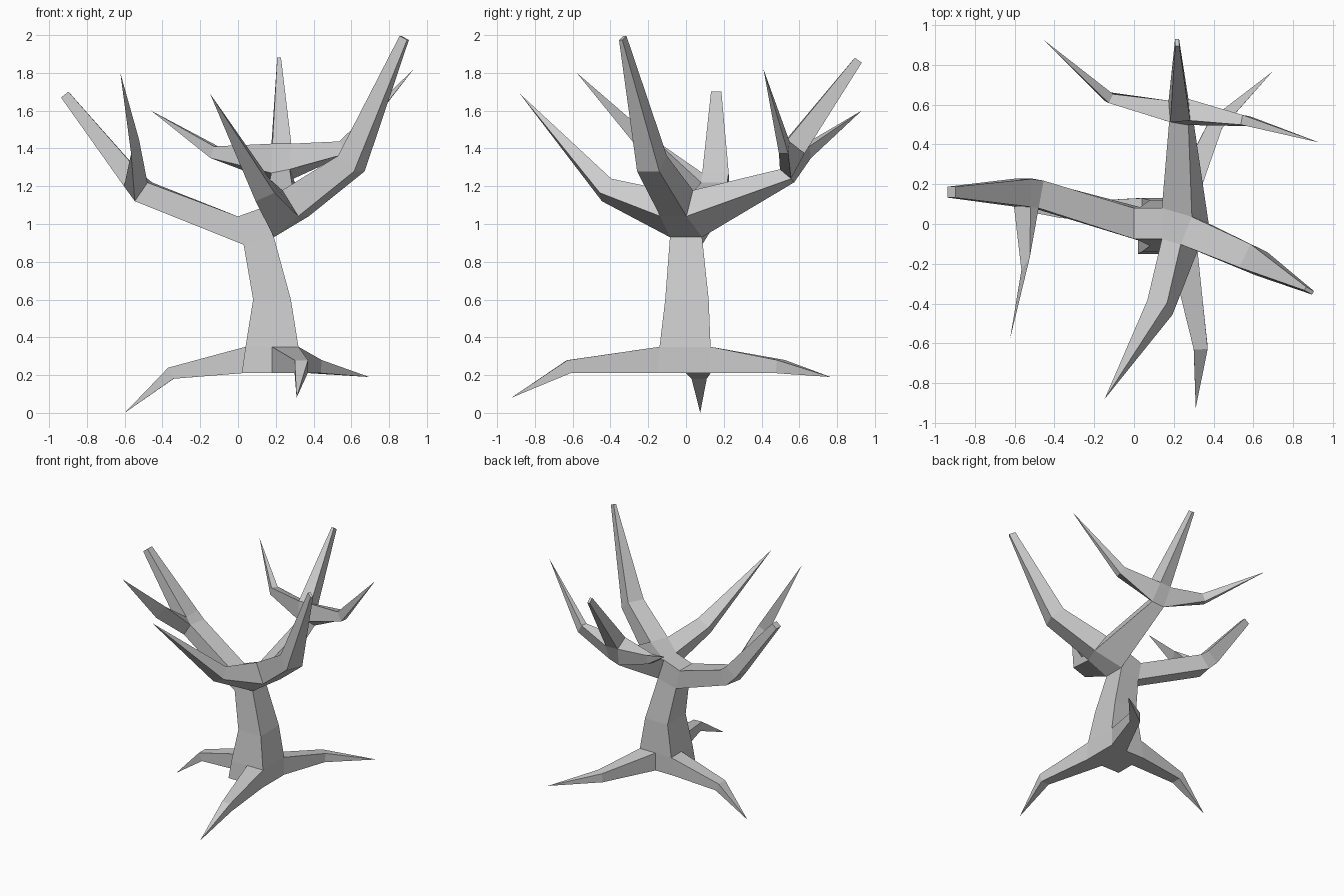
import bpy, bmesh
from mathutils import Vector, Quaternion

if "Cube" in bpy.data.objects:
    bpy.data.objects.remove(bpy.data.objects["Cube"])

bm = bmesh.new()

def frame(d, roll=0.0):
    """Horizontal side vector and upward vector of a section facing d."""
    side = d.cross(Vector((0, 0, 1))).normalized()
    up = side.cross(d).normalized()
    q = Quaternion(d, roll)
    return q @ side, q @ up

def grow(start, rings):
    """Pull a limb out of the face nearest start; rings = (x, y, z, width, height[, roll])."""
    start = Vector(start)
    bm.normal_update()
    face = min((f for f in bm.faces if len(f.verts) == 4),
               key=lambda f: (f.calc_center_median() - start).length)
    c0 = face.calc_center_median()
    s, u = frame(face.normal.copy())
    old = list(face.verts)
    signs = [(1 if (v.co - c0).dot(s) > 0 else -1,
              1 if (v.co - c0).dot(u) > 0 else -1) for v in old]
    bm.faces.remove(face)
    pts = [c0] + [Vector(r[:3]) for r in rings]
    for i, r in enumerate(rings, 1):
        d = (pts[i] - pts[i - 1]).normalized()
        if i < len(rings):
            d = (d + (pts[i + 1] - pts[i]).normalized()).normalized()
        s, u = frame(d, r[5] if len(r) > 5 else 0.0)
        new = [bm.verts.new(pts[i] + s * (a * r[3] / 2) + u * (b * r[4] / 2)) for a, b in signs]
        for k in range(4):
            j = (k + 1) % 4
            bm.faces.new((old[k], old[j], new[j], new[k]))
        old = new
    bm.faces.new(old)

# Root block: eight-sided footprint so each root uses half a side
def block_ring(x0, x1, y0, y1, z):
    xm, ym = 0.18, 0.0
    return [bm.verts.new((x, y, z)) for x, y in
            ((x0, y0), (xm, y0), (x1, y0), (x1, ym), (x1, y1), (xm, y1), (x0, y1), (x0, ym))]

low = block_ring(.02, .32, -.15, .13, .21)
high = block_ring(.04, .32, -.14, .13, .35)
bm.faces.new(low[::-1])
for k in range(8):
    j = (k + 1) % 8
    bm.faces.new((low[k], low[j], high[j], high[k]))

# Trunk and the hub where it forks: x0, x1, y0, y1, left z, right z
prev = None
for x0, x1, y0, y1, za, zb in ((.08, .28, -.11, .12, .60, .60),
                               (.03, .19, -.085, .085, .89, .93),
                               (.0, .14, -.075, .08, 1.04, 1.09)):
    ring = [bm.verts.new(p) for p in ((x0, y0, za), (x1, y0, zb), (x1, y1, zb), (x0, y1, za))]
    for k in range(4):
        j = (k + 1) % 4
        if prev:
            bm.faces.new((prev[k], prev[j], ring[j], ring[k]))
        else:
            bm.faces.new((high[2 * k], high[2 * k + 1], high[(2 * k + 2) % 8], ring[j], ring[k]))
    prev = ring
bm.faces.new(prev)

# Roots: left, front, back right
grow((.03, .065, .28), [(-.355, .07, .21, .08, .065), (-.6, .075, 0, 0, 0)])
grow((.25, -.145, .28), [(.335, -.62, .245, .07, .07), (.31, -.925, .08, 0, 0)])
grow((.25, .13, .28), [(.41, .50, .245, .075, .07), (.695, .765, .19, 0, 0)])

# Left branch and its forward twig
grow((.015, 0, .965), [(-.50, .155, 1.17, .14, .12), (-.56, .157, 1.235, .14, .11),
                       (-.917, .16, 1.685, .055, .05)])
grow((-.535, .09, 1.205), [(-.545, -.20, 1.41, .035, .10), (-.623, -.578, 1.80, 0, 0)])

# Right branch
grow((.165, 0, 1.01), [(.305, -.05, 1.11, .15, .165), (.60, -.18, 1.32, .13, .125),
                       (.88, -.335, 1.985, .02, .05)])
# Front branch, out of the right branch's root
grow((.235, -.10, 1.06), [(.13, -.42, 1.18, .11, .10, .5), (-.148, -.88, 1.69, 0, 0)])
# Back branch with two side twigs
grow((.235, .05, 1.06), [(.235, .535, 1.255, .10, .08, -.3), (.228, .57, 1.40, .10, .12),
                         (.217, .912, 1.867, .02, .045)])
grow((.18, .55, 1.33), [(-.125, .635, 1.38, .05, .065), (-.46, .93, 1.60, 0, 0)])
grow((.285, .55, 1.33), [(.56, .52, 1.405, .05, .075), (.93, .41, 1.82, 0, 0)])

bmesh.ops.remove_doubles(bm, verts=bm.verts, dist=0.0005)
bmesh.ops.recalc_face_normals(bm, faces=bm.faces)
mesh = bpy.data.meshes.new("bare_tree")
bm.to_mesh(mesh)
bm.free()
tree = bpy.data.objects.new("bare_tree", mesh)
bpy.context.collection.objects.link(tree)
